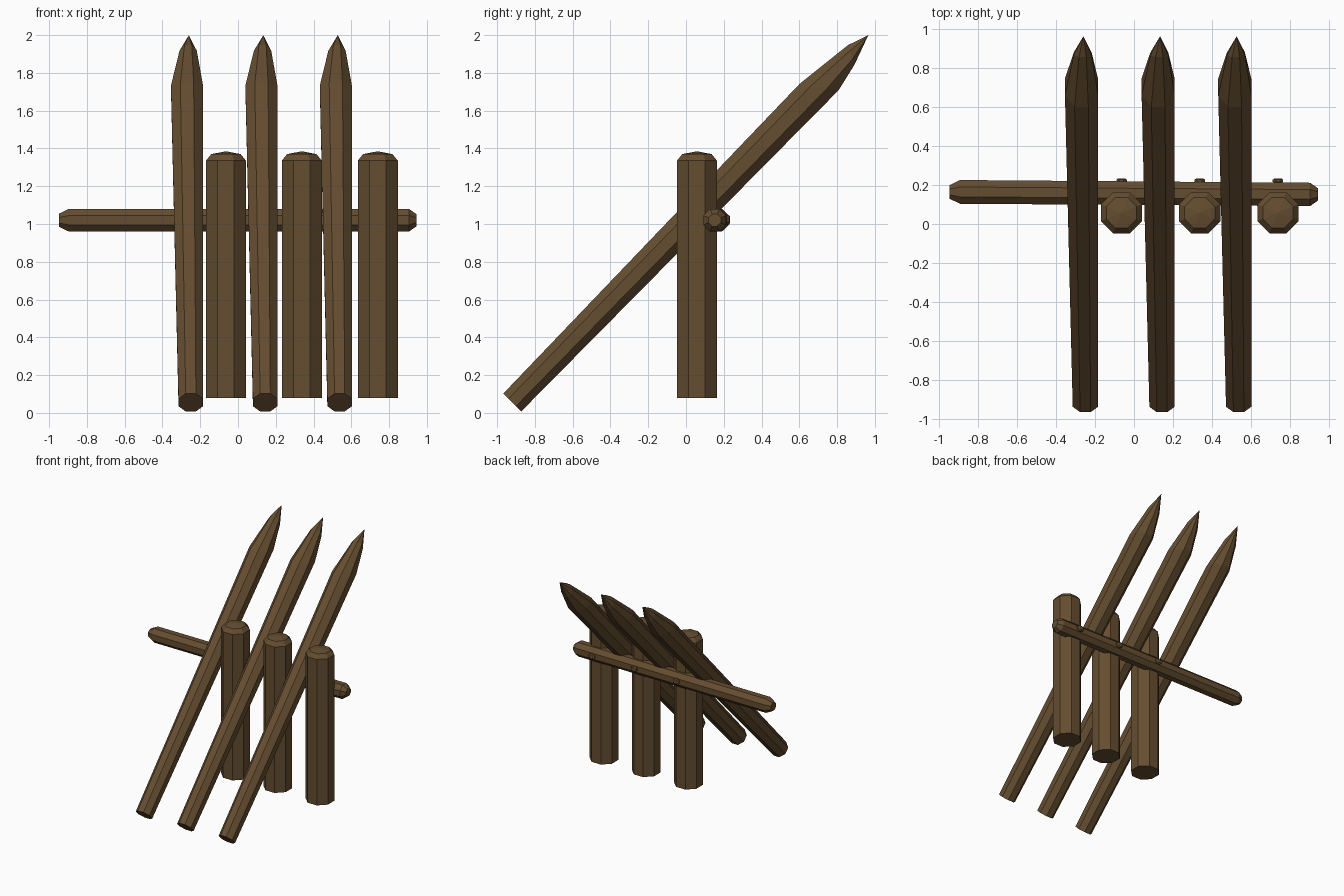
import bpy, bmesh, math
from mathutils import Vector

if "Cube" in bpy.data.objects:
    bpy.data.objects.remove(bpy.data.objects["Cube"])

wood = bpy.data.materials.new("dark_wood")
wood.diffuse_color = (0.13, 0.075, 0.03, 1)
wood.use_nodes = True
wood.node_tree.nodes["Principled BSDF"].inputs["Base Color"].default_value = wood.diffuse_color
SIDES = 8
FLAT = 1 / math.cos(math.pi / SIDES)


def log(name, origin, axis, u, v, rings, tip=None):
    """Octagonal log lofted through rings (along, off_u, off_v, half_u, half_v, skew)."""
    origin, axis, u, v = (Vector(k) for k in (origin, axis, u, v))
    bm = bmesh.new()
    loops = []
    for s, ou, ov, hu, hv, skew in rings:
        loop = []
        for i in range(SIDES):
            a = math.tau * (i + 0.5) / SIDES
            c, w = math.cos(a) * FLAT, math.sin(a) * FLAT
            p = origin + axis * (s + skew * w) + u * (ou + hu * c) + v * (ov + hv * w)
            loop.append(bm.verts.new(p))
        loops.append(loop)
    for a, b in zip(loops, loops[1:]):
        for i in range(SIDES):
            j = (i + 1) % SIDES
            bm.faces.new((a[i], a[j], b[j], b[i]))
    bm.faces.new(loops[0])
    if tip:
        t = bm.verts.new(origin + axis * tip[0] + u * tip[1] + v * tip[2])
        for i in range(SIDES):
            bm.faces.new((loops[-1][i], loops[-1][(i + 1) % SIDES], t))
    else:
        bm.faces.new(loops[-1])
    bmesh.ops.recalc_face_normals(bm, faces=bm.faces)
    mesh = bpy.data.meshes.new(name)
    bm.to_mesh(mesh)
    bm.free()
    mesh.materials.append(wood)
    obj = bpy.data.objects.new(name, mesh)
    bpy.context.collection.objects.link(obj)
    return obj


X, Y, Z = (1, 0, 0), (0, 1, 0), (0, 0, 1)
h = math.sqrt(0.5)

for k in range(3):
    # Sharpened stake leaning backwards, thicker towards the point
    log(f"stake_{k + 1}", (-0.25 + 0.394 * k, -0.92, 0.055), (0, h, h), X, (0, -h, h),
        [(0, 0, 0, 0.065, 0.067, 0),
         (2.33, -0.02, 0.032, 0.085, 0.085, -0.06),
         (2.57, -0.014, 0.032, 0.046, 0.049, 0.025)],
        tip=(2.708, -0.01, 0.042))

    # Upright post with a blunt rounded top
    px = -0.064 + 0.402 * k
    log(f"post_{k + 1}", (px, 0.058, 0), Z, X, Y,
        [(0.08, 0, 0, 0.106, 0.106, 0),
         (1.335, 0, 0, 0.106, 0.106, 0),
         (1.37, 0, 0, 0.078, 0.078, 0)],
        tip=(1.385, 0, 0))

    # Peg fixing the rail to the post
    log(f"peg_{k + 1}", (px, 0, 1.022), Y, X, Z,
        [(0.14, 0, 0, 0.016, 0.016, 0),
         (0.212, 0, 0, 0.016, 0.016, 0),
         (0.216, 0, 0, 0.027, 0.025, 0),
         (0.228, 0, 0, 0.027, 0.025, 0),
         (0.234, 0, 0, 0.018, 0.017, 0)])

# Horizontal rail with chamfered ends
log("rail", (0, 0.157, 1.02), X, Y, Z,
    [(-0.948, 0.008, 0, 0.035, 0.035, 0),
     (-0.895, 0.008, 0, 0.061, 0.06, 0),
     (0.905, -0.005, 0, 0.06, 0.06, 0),
     (0.945, -0.005, 0, 0.032, 0.032, 0)])
